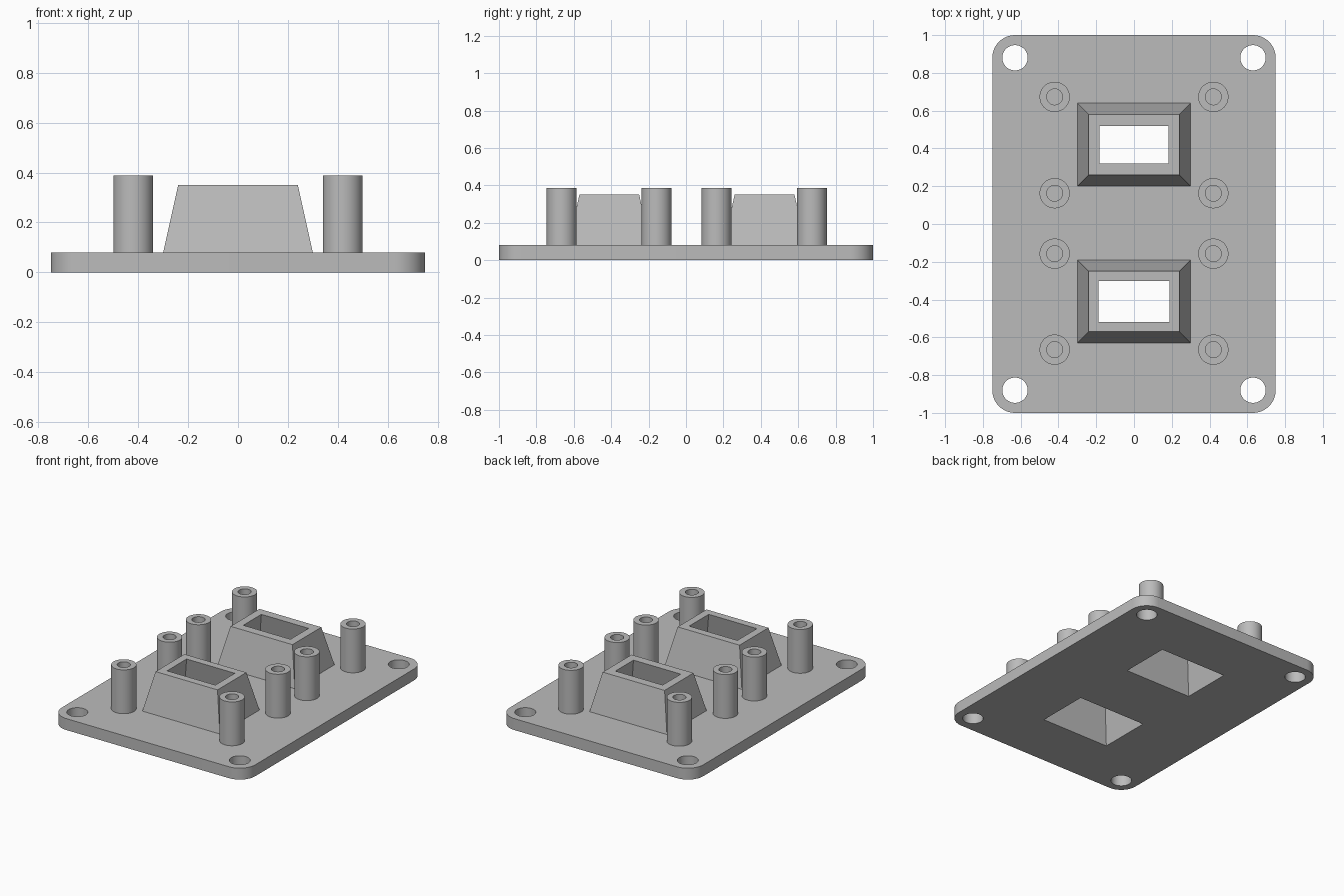
import bpy, bmesh, math

if "Cube" in bpy.data.objects:
    bpy.data.objects.remove(bpy.data.objects["Cube"])

PLATE_H = 0.08
POST_TOP = 0.387
TOWER_TOP = 0.35

grey = bpy.data.materials.new("plain grey")
grey.diffuse_color = (0.5, 0.5, 0.5, 1)
grey.use_nodes = True
grey.node_tree.nodes["Principled BSDF"].inputs["Base Color"].default_value = grey.diffuse_color


def loft(name, rings, cap_start=True, cap_end=True):
    """Skin a stack of equal-count rings of points."""
    bm = bmesh.new()
    rows = [[bm.verts.new(p) for p in ring] for ring in rings]
    for a, b in zip(rows, rows[1:]):
        for i in range(len(a)):
            j = (i + 1) % len(a)
            bm.faces.new((a[i], a[j], b[j], b[i]))
    if cap_start:
        bm.faces.new(rows[0][::-1])
    if cap_end:
        bm.faces.new(rows[-1])
    bmesh.ops.recalc_face_normals(bm, faces=bm.faces)
    mesh = bpy.data.meshes.new(name)
    bm.to_mesh(mesh)
    bm.free()
    mesh.materials.append(grey)
    obj = bpy.data.objects.new(name, mesh)
    bpy.context.collection.objects.link(obj)
    return obj


def circle(x, y, r, z, n=48):
    return [(x + r * math.cos(2 * math.pi * i / n),
             y + r * math.sin(2 * math.pi * i / n), z) for i in range(n)]


def rect(y, hx, hy, z):
    return [(-hx, y - hy, z), (hx, y - hy, z), (hx, y + hy, z), (-hx, y + hy, z)]


def rounded_rect(hx, hy, r, z, n=12):
    pts = []
    for k, (sx, sy) in enumerate([(1, 1), (-1, 1), (-1, -1), (1, -1)]):
        for i in range(n + 1):
            a = math.pi / 2 * (k + i / n)
            pts.append((sx * (hx - r) + r * math.cos(a),
                        sy * (hy - r) + r * math.sin(a), z))
    return pts


def smooth(obj):
    bpy.ops.object.select_all(action='DESELECT')
    obj.select_set(True)
    bpy.context.view_layer.objects.active = obj
    bpy.ops.object.shade_smooth_by_angle(angle=math.radians(30))


def cut(target, cutter):
    mod = target.modifiers.new("cut", 'BOOLEAN')
    mod.operation = 'DIFFERENCE'
    mod.solver = 'EXACT'
    mod.object = cutter
    bpy.context.view_layer.objects.active = target
    bpy.ops.object.modifier_apply(modifier=mod.name)
    bpy.data.objects.remove(cutter)


# Base plate with rounded corners
plate = loft("base_plate", [rounded_rect(0.75, 1.0, 0.12, z) for z in (0, PLATE_H)])

# Corner screw holes
for x in (-0.63, 0.63):
    for y in (-0.88, 0.88):
        cut(plate, loft("hole_cutter", [circle(x, y, 0.067, z) for z in (-0.1, 0.2)]))

# Hollow tapered towers, open through the plate
SLOPE = 0.06 / (TOWER_TOP - PLATE_H)
for name, y, ix, iy in (("rear_tower", 0.42, 0.183, 0.10),
                        ("front_tower", -0.41, 0.187, 0.108)):
    def opening(z):
        grow = SLOPE * (TOWER_TOP - z)
        return rect(y, ix + grow, iy + grow, z)

    cut(plate, loft("opening_cutter", [opening(-0.1), opening(0.2)]))
    loft(name, [rect(y, 0.30, 0.22, PLATE_H), rect(y, 0.24, 0.16, TOWER_TOP),
                opening(TOWER_TOP), opening(PLATE_H)],
         cap_start=False, cap_end=False)
smooth(plate)

# Standoff posts with blind screw holes
for x in (-0.42, 0.42):
    for y in (-0.665, -0.157, 0.163, 0.673):
        post = loft("standoff_post", [circle(x, y, 0.08, PLATE_H),
                                      circle(x, y, 0.08, POST_TOP),
                                      circle(x, y, 0.042, POST_TOP),
                                      circle(x, y, 0.042, PLATE_H + 0.002)],
                    cap_start=False)
        smooth(post)
